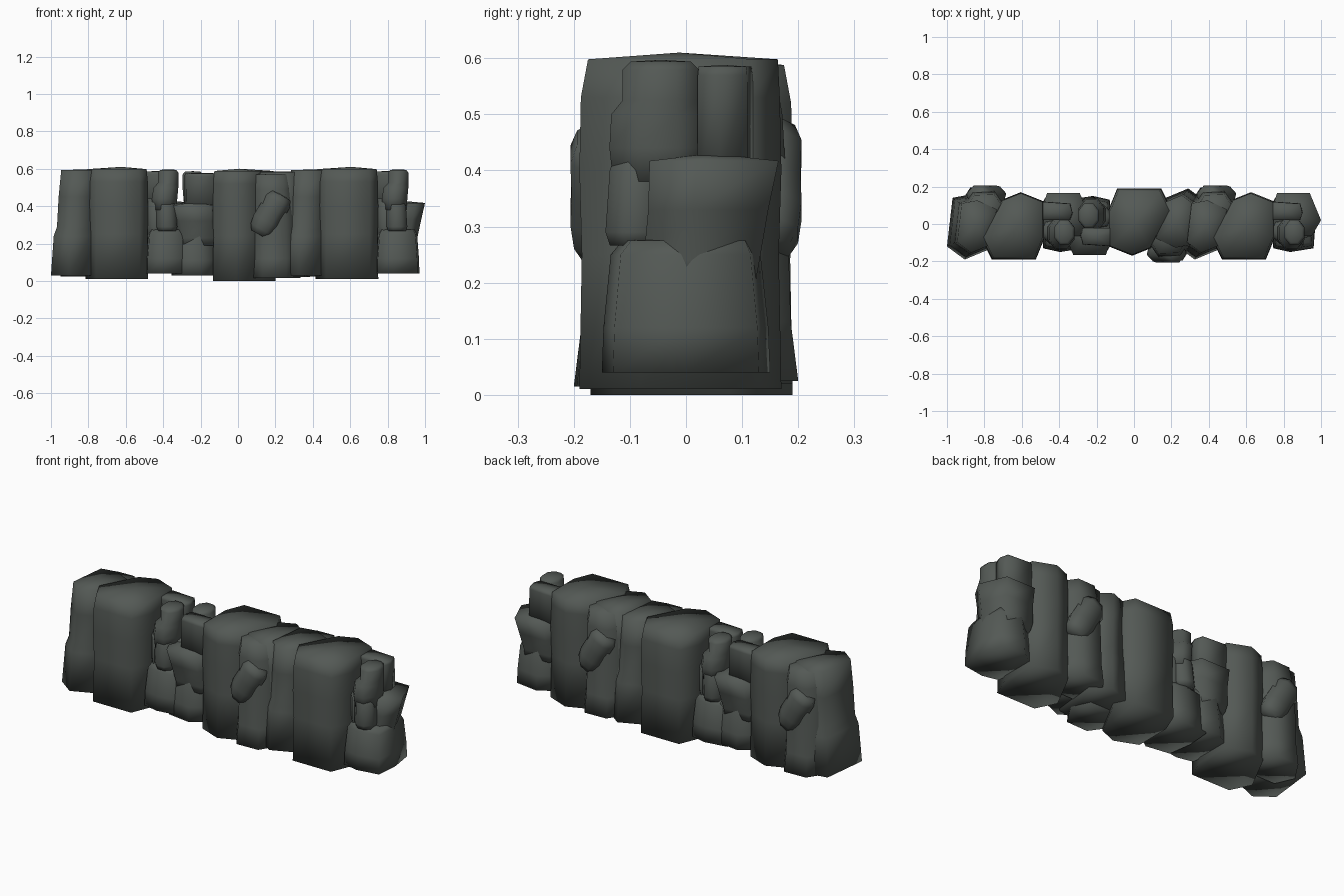
import bpy, bmesh, math
from mathutils import Matrix

if "Cube" in bpy.data.objects:
    bpy.data.objects.remove(bpy.data.objects["Cube"])

stone = bpy.data.materials.new("dark_stone")
stone.diffuse_color = (0.088, 0.1, 0.091, 1)
stone.use_nodes = True
stone.node_tree.nodes["Principled BSDF"].inputs["Base Color"].default_value = stone.diffuse_color


def rock(name, outline, levels, crown=0.0):
    """Loft an outline through levels (z, scale, dx, dy) and close both ends."""
    cx = sum(p[0] for p in outline) / len(outline)
    cy = sum(p[1] for p in outline) / len(outline)
    bm = bmesh.new()
    rings = []
    for z, s, dx, dy in levels:
        rings.append([bm.verts.new((cx + (x - cx) * s + dx, cy + (y - cy) * s + dy, z))
                      for x, y in outline])
    n = len(outline)
    for a, b in zip(rings, rings[1:]):
        for i in range(n):
            j = (i + 1) % n
            bm.faces.new((a[i], a[j], b[j], b[i]))
    bm.faces.new(rings[0][::-1])
    top = bm.verts.new((cx + levels[-1][2], cy + levels[-1][3], levels[-1][0] + crown))
    for i in range(n):
        bm.faces.new((rings[-1][i], rings[-1][(i + 1) % n], top))
    bmesh.ops.recalc_face_normals(bm, faces=bm.faces)
    me = bpy.data.meshes.new(name)
    bm.to_mesh(me)
    bm.free()
    me.materials.append(stone)
    me.shade_smooth()
    return me


def ring(cx, cy, rx, ry, n=7, turn=0.2):
    return [(cx + rx * math.cos(turn + i * math.tau / n),
             cy + ry * math.sin(turn + i * math.tau / n)) for i in range(n)]


parts = []

# main tall boulder
parts.append(rock("main_boulder",
    [(-.145, -.19), (.09, -.19), (.135, -.08), (.135, .12), (.01, .17), (-.09, .13), (-.2, -.08)],
    [(.01, 1, 0, 0), (.25, .975, 0, 0), (.4, 1, 0, 0), (.53, .985, 0, 0), (.598, .94, 0, .005)], .012))

# leaning boulder on the left flank
parts.append(rock("flank_boulder",
    [(-.385, -.12), (-.29, -.19), (-.17, -.14), (-.12, .1), (-.25, .16), (-.355, .14)],
    [(.03, 1, 0, 0), (.24, .92, .005, 0), (.29, .86, .015, 0), (.45, .83, .02, 0), (.592, .8, .03, 0)], .004))

# rounded boulder at the back
parts.append(rock("rear_boulder",
    [(-.29, -.02), (-.1, -.02), (-.06, .1), (-.13, .2), (-.26, .195), (-.335, .08)],
    [(.025, 1, 0, 0), (.13, .97, 0, -.01), (.35, .93, 0, -.012), (.5, .88, .01, -.015), (.578, .8, .01, -.02)], .012))

# stacked stones on the right
parts.append(rock("base_stone",
    [(.13, -.13), (.22, -.15), (.345, -.13), (.355, 0), (.335, .13), (.2, .15), (.11, .09)],
    [(.04, 1, 0, 0), (.12, .98, 0, 0), (.25, .89, 0, 0), (.275, .78, 0, .005)], .005))
parts.append(rock("shoulder_stone",
    [(.15, -.06), (.335, -.065), (.385, .02), (.325, .165), (.15, .165), (.11, .05)],
    [(.2, .84, -.022, -.022), (.24, .9, -.025, -.022), (.33, .93, -.01, -.01), (.417, 1, 0, 0)], .013))
parts.append(rock("upper_block",
    [(.12, .02), (.275, .02), (.288, .06), (.275, .11), (.13, .12), (.1, .06)],
    [(.38, 1, 0, 0), (.57, .98, 0, 0), (.585, .94, 0, 0)], .003))

# knobbly front pillar with a hanging lobe
parts.append(rock("pillar_stone", ring(.242, -.045, .057, .072, 8, math.pi / 8),
    [(.38, 1.2, -.02, -.005), (.44, 1.3, -.02, -.005), (.5, 1.25, -.012, -.005),
     (.525, 1.02, 0, 0), (.58, 1.02, 0, 0), (.594, .8, 0, 0)], .003))
parts.append(rock("hanging_stone", ring(.235, -.09, .06, .058, 8, math.pi / 8),
    [(.266, .85, 0, 0), (.29, 1, 0, 0), (.4, .95, -.005, .005), (.44, .8, -.02, .01)]))
parts.append(rock("wedge_stone", ring(.185, -.04, .07, .07, 6),
    [(.2, .8, 0, 0), (.29, 1, 0, 0), (.41, 1, 0, 0), (.44, .75, 0, .01)]))

# small tilted stone stuck to the back
knob = rock("tilted_stone", ring(0, 0, .078, .06, 7, math.pi / 14),
    [(-.13, .6, 0, 0), (-.1, .88, 0, 0), (-.05, 1, 0, 0), (.01, .96, 0, 0),
     (.075, 1, 0, 0), (.11, .78, 0, 0)], .006)
knob.transform(Matrix.Translation((-.175, .152, .372)) @ Matrix.Rotation(math.radians(-29), 4, 'Y'))
parts.append(knob)

# three repeats of the rock cluster, the middle one turned half round
for me in parts:
    for x, turn, drop in ((-.615, 0, 0), (0, math.pi, -.01), (.615, 0, 0)):
        ob = bpy.data.objects.new(me.name, me)
        ob.location = (x, 0, drop)
        ob.rotation_euler = (0, 0, turn)
        bpy.context.collection.objects.link(ob)
